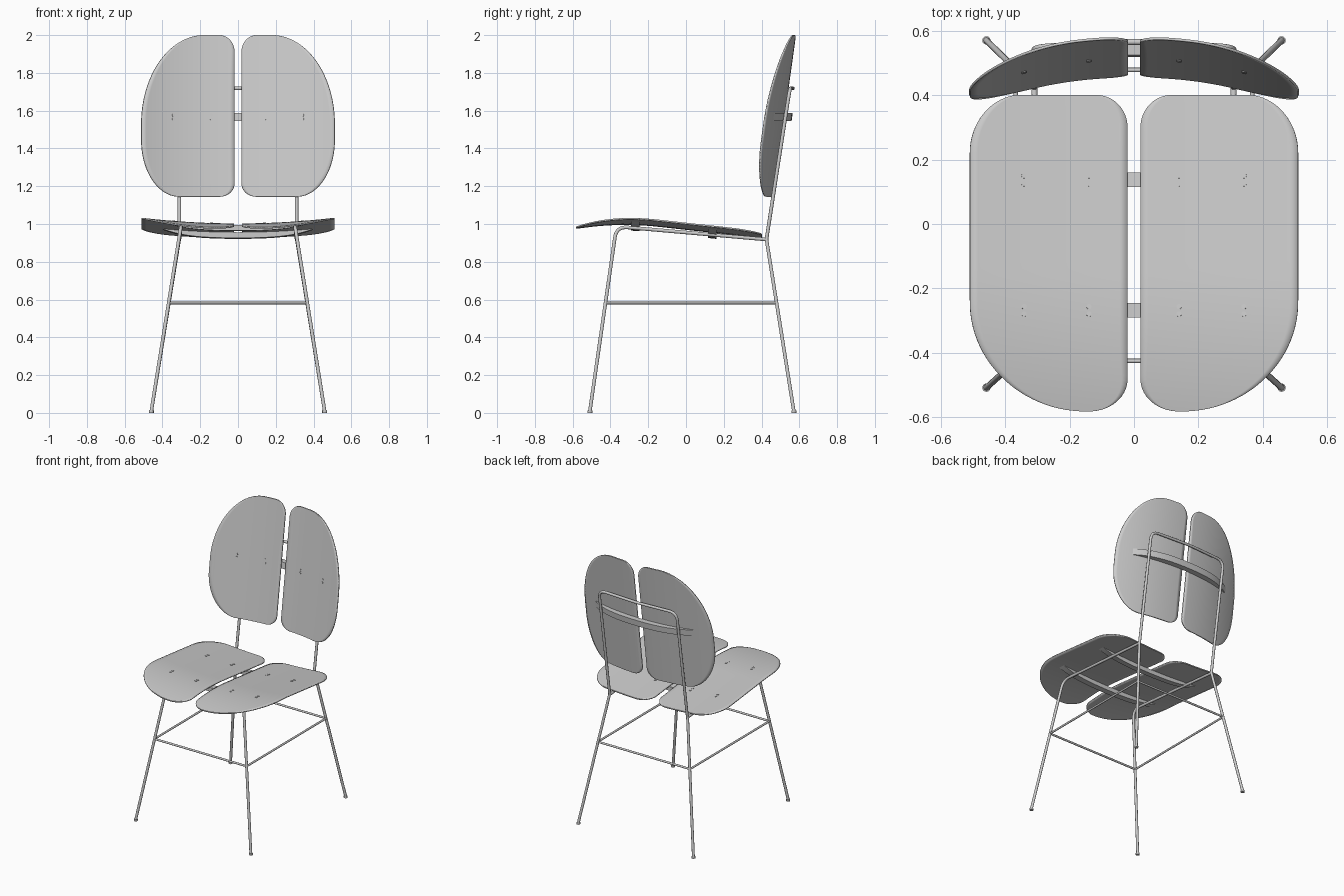
import bpy, math
from mathutils import Vector

if "Cube" in bpy.data.objects:
    bpy.data.objects.remove(bpy.data.objects["Cube"])

TH = 0.008  # panel thickness


def seat_z(x, y):
    return 0.977 - 0.11 * y - 0.32 * max(0, -0.15 - y) ** 2 + 0.03 * (abs(x) / 0.51) ** 2


def back_y(x, z):
    return 0.455 + (z - 1.145) * 0.14 - 0.10 * (abs(x) / 0.51) ** 2.2


def seat_pt(x, y):
    return (x, y, seat_z(x, y))


def back_pt(x, z):
    return (x, back_y(x, z), z)


def mesh_object(name, verts, faces):
    me = bpy.data.meshes.new(name)
    me.from_pydata(verts, [], faces)
    ob = bpy.data.objects.new(name, me)
    bpy.context.collection.objects.link(ob)
    smooth(ob)
    return ob


def smooth(ob):
    bpy.ops.object.select_all(action='DESELECT')
    ob.select_set(True)
    bpy.context.view_layer.objects.active = ob
    bpy.ops.object.shade_smooth_by_angle(angle=math.radians(35))


# curved half panel with elliptical corners, mirrored to the other side
def panel(name, x0, x1, v0, v1, lo_in, lo_out, hi_in, hi_out, place, rows=64, cols=20):
    def inset(v, lo, hi):
        for d, (rx, rv) in ((v - v0, lo), (v1 - v, hi)):
            if d < rv:
                t = 1 - d / rv
                return rx * (1 - math.sqrt(max(0, 1 - t * t)))
        return 0
    verts, faces = [], []
    for i in range(rows + 1):
        v = v0 + (v1 - v0) * (1 - math.cos(math.pi * i / rows)) / 2
        a, b = x0 + inset(v, lo_in, hi_in), x1 - inset(v, lo_out, hi_out)
        verts += [place(a + (b - a) * j / cols, v) for j in range(cols + 1)]
    n = cols + 1
    for i in range(rows):
        for j in range(cols):
            k = i * n + j
            faces.append((k, k + 1, k + n + 1, k + n))
    ob = mesh_object(name, verts, faces)
    s = ob.modifiers.new("thickness", 'SOLIDIFY')
    s.thickness, s.offset = TH, -1
    ob.modifiers.new("mirror", 'MIRROR')


panel("seat_panels", 0.02, 0.51, -0.583, 0.402, (0.12, 0.10), (0.36, 0.34),
      (0.10, 0.10), (0.16, 0.18), seat_pt)
panel("back_panels", 0.018, 0.51, 1.145, 2.0, (0.08, 0.07), (0.20, 0.30),
      (0.08, 0.09), (0.33, 0.47), back_pt)


# tube along a path whose inner points are rounded
def tube(name, pts, fillet=0.06, r=0.0095):
    pts = [Vector(p) for p in pts]
    path = [pts[0]]
    for a, p, b in zip(pts, pts[1:], pts[2:]):
        s, e = p + (a - p).normalized() * fillet, p + (b - p).normalized() * fillet
        for i in range(9):
            t = i / 8
            path.append(s * (1 - t) ** 2 + p * 2 * t * (1 - t) + e * t * t)
    path.append(pts[-1])
    cu = bpy.data.curves.new(name, 'CURVE')
    cu.dimensions = '3D'
    cu.bevel_depth, cu.bevel_resolution, cu.use_fill_caps = r, 4, True
    sp = cu.splines.new('POLY')
    sp.points.add(len(path) - 1)
    for q, p in zip(sp.points, path):
        q.co = (*p, 1)
    ob = bpy.data.objects.new(name, cu)
    bpy.context.collection.objects.link(ob)
    bpy.ops.object.select_all(action='DESELECT')
    ob.select_set(True)
    bpy.context.view_layer.objects.active = ob
    bpy.ops.object.convert(target='MESH')
    smooth(bpy.context.view_layer.objects.active)


# legs, seat rails, side stretchers and feet
for s, side in ((1, "right"), (-1, "left")):
    tube(side + "_front_leg_and_rail",
         [(s * .46, -.51, 0.002), (s * .302, -.368, .987), (s * .31, .425, .918)])
    tube(side + "_rear_leg", [(s * .46, .572, 0.002), (s * .31, .425, .925)])
    tube(side + "_stretcher", [(s * .368, -.428, .582), (s * .368, .479, .582)], r=.007)
    for y, end in ((-.509, "front"), (.571, "rear")):
        bpy.ops.mesh.primitive_cylinder_add(vertices=20, radius=.013, depth=.012,
                                            location=(s * .459, y, .006))
        bpy.context.object.name = f"{side}_{end}_foot"
        smooth(bpy.context.object)
for y, end in ((-.426, "front"), (.479, "rear")):
    tube(end + "_stretcher", [(-.368, y, .582), (.368, y, .582)], r=.007)

# back hoop
tube("back_hoop", [(-.31, .425, .912), (-.31, .55, 1.718), (0, .568, 1.718),
                   (.31, .55, 1.718), (.31, .425, .912)])


# tapered lens-shaped brace under the panels
def brace(name, section, n=24):
    verts, faces = [], []
    for i in range(n + 1):
        x = -0.4 + 0.8 * i / n
        verts += section(x, 0.002 + (1 - (x / 0.4) ** 4))
    for i in range(n):
        for j in range(4):
            a, b = 4 * i + j, 4 * i + (j + 1) % 4
            faces.append((a, a + 4, b + 4, b))
    faces += [(0, 1, 2, 3), (4 * n + 3, 4 * n + 2, 4 * n + 1, 4 * n)]
    mesh_object(name, verts, faces)


for y0, end in ((-.268, "front"), (.138, "rear")):
    def seat_section(x, t):
        lo, hi = y0 - .0225, y0 + .0225
        return [(x, lo, seat_z(x, lo) - TH), (x, lo, seat_z(x, lo) - TH - .03 * t),
                (x, hi, seat_z(x, hi) - TH - .03 * t), (x, hi, seat_z(x, hi) - TH)]
    brace(end + "_seat_brace", seat_section)


def back_section(x, t):
    lo, hi = 1.545, 1.588
    return [(x, back_y(x, lo) + TH + .04 * t, lo), (x, back_y(x, lo) + TH, lo),
            (x, back_y(x, hi) + TH, hi), (x, back_y(x, hi) + TH + .04 * t, hi)]


brace("back_brace", back_section)


# paired screw heads
def screw(p, normal):
    bpy.ops.mesh.primitive_cylinder_add(vertices=16, radius=.008, depth=.006, location=p)
    ob = bpy.context.object
    ob.name = "screw_head"
    ob.rotation_euler = Vector(normal).to_track_quat('Z', 'Y').to_euler()
    smooth(ob)


for x in (-.342, -.14, .14, .342):
    for v in (.15, .125, -.257, -.28):
        screw(seat_pt(x, v), (-.2 * x, .1, 1))
    for v in (1.577, 1.555):
        screw(back_pt(x, v), (-.85 * x, -1, .14))
